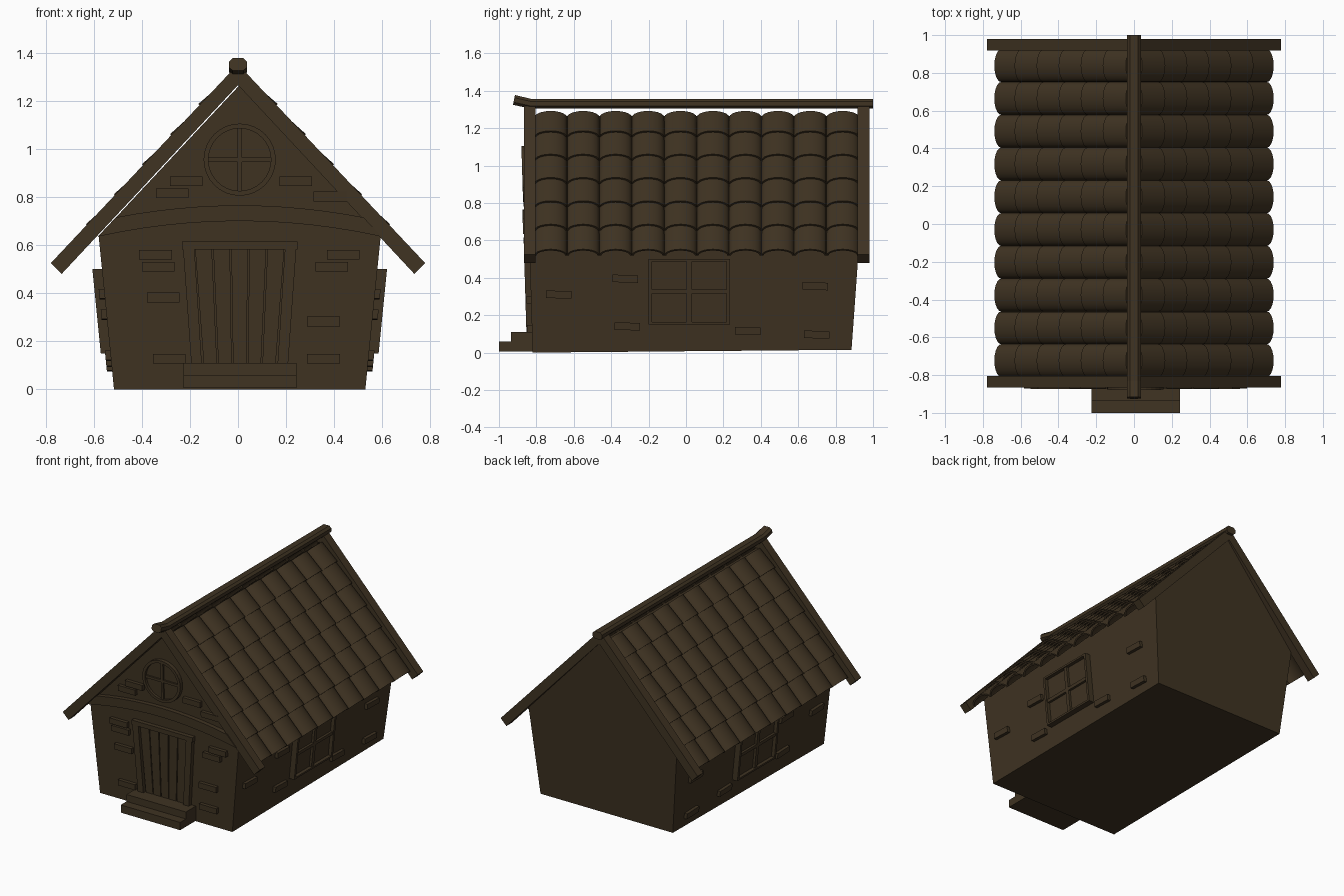
import bpy, bmesh
from math import sin, cos, pi, sqrt

if "Cube" in bpy.data.objects:
    bpy.data.objects.remove(bpy.data.objects["Cube"])

wood = bpy.data.materials.new("dark_wood")
wood.diffuse_color = (0.05, 0.033, 0.016, 1)
wood.use_nodes = True
wood.node_tree.nodes["Principled BSDF"].inputs["Base Color"].default_value = wood.diffuse_color
CX = 0.007                       # walls sit slightly off centre
SLOPE, RIDGE = 1.07, 1.265       # roof plane: z = RIDGE - SLOPE * |x|


def wall_front(z): return -0.82 - 0.03 * z
def wall_back(z): return 0.885 + 0.07 * z
def wall_side(z): return 0.5225 + 0.1 * z


def finish(name, bm):
    bmesh.ops.recalc_face_normals(bm, faces=bm.faces)
    me = bpy.data.meshes.new(name)
    bm.to_mesh(me)
    bm.free()
    me.materials.append(wood)
    ob = bpy.data.objects.new(name, me)
    bpy.context.collection.objects.link(ob)
    return ob


def sweep(bm, sections, closed=False):
    """Skin a list of equal-length vertex loops; cap the ends unless closed."""
    loops = [[bm.verts.new(p) for p in s] for s in sections]
    n = len(loops[0])
    pairs = list(zip(loops, loops[1:] + loops[:1])) if closed else list(zip(loops, loops[1:]))
    for a, b in pairs:
        for i in range(n):
            j = (i + 1) % n
            bm.faces.new((a[i], a[j], b[j], b[i]))
    if not closed:
        bm.faces.new(loops[0])
        bm.faces.new(loops[-1])


def front_parts(name, polys, d0, d1):
    """Flat shapes in (x, z) raised from the leaning front wall."""
    bm = bmesh.new()
    for poly in polys:
        sweep(bm, [[(x + CX, wall_front(z) - d, z) for x, z in poly] for d in (d0, d1)])
    return finish(name, bm)


def side_parts(name, polys, d0, d1, s):
    """Flat shapes in (y, z) raised from a leaning side wall."""
    bm = bmesh.new()
    for poly in polys:
        sweep(bm, [[(s * (wall_side(z) + d) + CX, y, z) for y, z in poly] for d in (d0, d1)])
    return finish(name, bm)


def rect(a0, b0, a1, b1):
    return [(a0, b0), (a1, b0), (a1, b1), (a0, b1)]


def brick(a, b, skew=0.0):
    return [(a - .068, b - .02 + skew), (a + .068, b - .02 - skew),
            (a + .068, b + .02 - skew), (a - .068, b + .02 + skew)]


def slab(name, poly, y0, y1):
    bm = bmesh.new()
    sweep(bm, [[(x, y, z) for x, z in poly] for y in (y0, y1)])
    return finish(name, bm)


# House body with gables, walls leaning outwards
eave = 0.638
outline = [(-.5225, 0), (.5225, 0), (wall_side(eave), eave), (0, RIDGE), (-wall_side(eave), eave)]
bm = bmesh.new()
sweep(bm, [[(x + CX, wall_front(z), z) for x, z in outline],
           [(x + CX, wall_back(z), max(z, 0.015)) for x, z in outline]])
finish("house_body", bm)

# Barge boards at both gables
chevron = [(-.778, .525), (0, 1.352), (.778, .525), (.733, .48), (0, RIDGE), (-.733, .48)]
slab("front_barge_board", chevron, -.866, -.805)
slab("back_barge_board", chevron, .918, .98)

# Ridge beam, bent upwards at the front
octagon = [(-.037, -.012), (-.022, -.026), (.022, -.026), (.037, -.012),
           (.037, .012), (.022, .026), (-.022, .026), (-.037, .012)]
bm = bmesh.new()
sweep(bm, [[(x, y - k * h, zc + h) for x, h in octagon]
           for y, zc, k in ((1.0, 1.33, 0), (-.832, 1.331, -.1), (-.92, 1.351, -.2))])
finish("ridge_beam", bm)

# Barrel roof tiles: 10 columns by 6 overlapping rows on each side
L = sqrt(1 + SLOPE ** 2)
dx, dz = 1 / L, -SLOPE / L       # down-slope direction
nx, nz = SLOPE / L, 1 / L        # outward normal
ROWS, COLS, SEG = 6, 10, 10
pitch_y, pitch_s = 1.735 / COLS, 0.70 * L / ROWS


def tile_section(yc, s, lift, side):
    pts = []
    for r, h, order in ((.087, .050, 1), (.077, .039, -1)):
        for i in range(SEG + 1)[::order]:
            a = pi * i / SEG
            n = lift + h * sin(a)
            pts.append((side * (s * dx + n * nx), yc - r * cos(a), RIDGE + s * dz + n * nz))
    return pts


for side, label in ((1, "right"), (-1, "left")):
    bm = bmesh.new()
    for c in range(COLS):
        yc = -.81 + pitch_y * (c + .5)
        for r in range(ROWS):
            s0 = max(r * pitch_s - .03, .01)
            low = 0.004 if r == ROWS - 1 else 0.017
            sweep(bm, [tile_section(yc, s0, 0, side),
                       tile_section(yc, (r + 1) * pitch_s, low, side)])
    ob = finish(label + "_roof_tiles", bm)
    bpy.ops.object.select_all(action='DESELECT')
    ob.select_set(True)
    bpy.context.view_layer.objects.active = ob
    bpy.ops.object.shade_smooth_by_angle(angle=0.7)

# Arched beam over the door
N = 12
top = [(-.515 + 1.03 * i / N, .765 - .05 * (2 * i / N - 1) ** 2) for i in range(N + 1)]
bottom = [(.59 - 1.18 * i / N, .70 - .065 * (2 * i / N - 1) ** 2) for i in range(N + 1)]
front_parts("arched_beam", [top + bottom], -.01, .032)

# Plank door and its frame
planks = 5
door = []
for i in range(planks):
    a, b = i / planks, (i + 1) / planks
    g = .003
    door.append([(-.152 + .304 * a + g, .10), (-.152 + .304 * b - g, .10),
                 (-.188 + .376 * b - g, .582), (-.188 + .376 * a + g, .582)])
front_parts("door_planks", door, -.01, .012)
front_parts("door_frame", [
    [(-.195, .02), (-.152, .02), (-.188, .582), (-.235, .582)],
    [(.195, .02), (.152, .02), (.188, .582), (.235, .582)],
    rect(-.24, .582, .24, .615)], -.01, .03)

# Entrance steps
slab("lower_step", rect(-.226, .005, .243, .06), -1.0, -.82)
slab("upper_step", rect(-.226, .06, .243, .11), -.935, -.82)

# Round gable window: ring, pane and cross bars
wc, M = .955, 32
circle = [(cos(2 * pi * i / M), sin(2 * pi * i / M)) for i in range(M)]
bm = bmesh.new()
sweep(bm, [[(r * c + CX, wall_front(wc + r * s) - d, wc + r * s)
            for r, d in ((.150, -.01), (.150, .027), (.130, .027), (.130, -.01))]
           for c, s in circle], closed=True)
finish("round_window_ring", bm)
front_parts("round_window_pane", [[(.132 * c, wc + .132 * s) for c, s in circle]], -.01, .008)
front_parts("round_window_bars", [rect(-.009, wc - .132, .009, wc + .132),
                                  rect(-.132, wc - .009, .132, wc + .009)], 0, .02)

# Raised bricks on the front
front_bricks = [(-.222, .865), (-.28, .815), (.233, .865), (.375, .802), (-.35, .56), (-.338, .51),
                (.43, .56), (.383, .51), (-.318, .382), (.348, .282), (-.293, .128), (.348, .128)]
front_parts("front_bricks", [brick(x, z) for x, z in front_bricks], -.01, .025)

# Side windows and raised bricks
side_bricks = [(-.68, .31), (-.325, .395), (-.315, .14), (.33, .115), (.69, .355), (.70, .096)]
for side, label in ((1, "right"), (-1, "left")):
    side_parts(label + "_window_frame", [
        rect(-.2, .15, -.182, .5), rect(.217, .15, .235, .5),
        rect(-.182, .15, .217, .163), rect(-.182, .487, .217, .5)], -.01, .04, side)
    side_parts(label + "_window_bars", [
        rect(.003, .163, .031, .487), rect(-.182, .315, .217, .338)], -.01, .032, side)
    side_parts(label + "_window_pane", [rect(-.182, .163, .217, .487)], -.01, .015, side)
    side_parts(label + "_bricks", [brick(y, z, .002) for y, z in side_bricks], -.01, .022, side)
